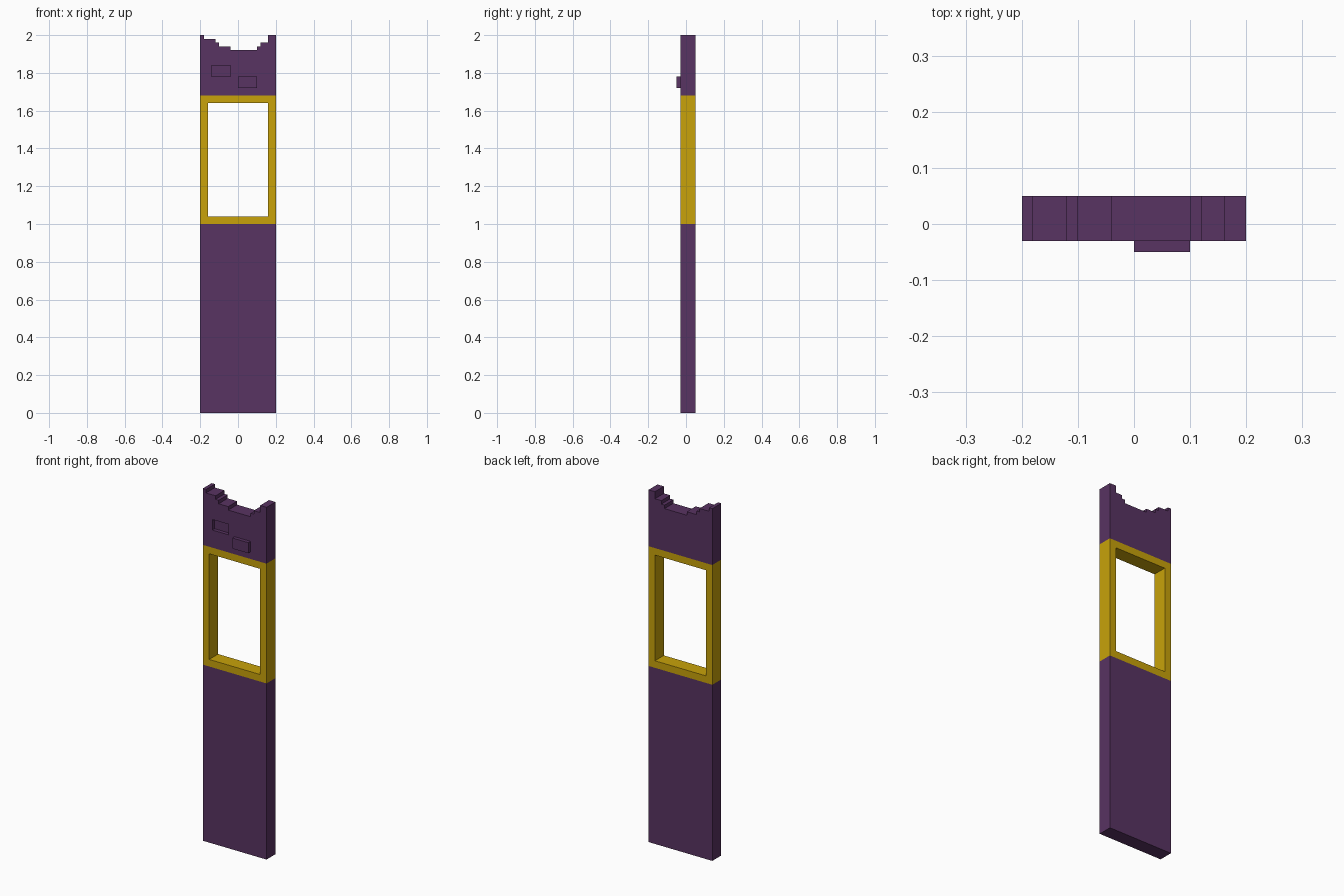
import bpy, bmesh

if "Cube" in bpy.data.objects:
    bpy.data.objects.remove(bpy.data.objects["Cube"])

FRONT, BACK = -0.03, 0.05
HALF = 0.2


def material(name, rgb):
    m = bpy.data.materials.new(name)
    m.diffuse_color = (*rgb, 1)
    m.use_nodes = True
    m.node_tree.nodes["Principled BSDF"].inputs["Base Color"].default_value = m.diffuse_color
    return m


purple = material("purple", (0.098, 0.033, 0.122))
gold = material("gold", (0.578, 0.361, 0.003))


def finish(name, bm, mat):
    bmesh.ops.recalc_face_normals(bm, faces=bm.faces)
    me = bpy.data.meshes.new(name)
    bm.to_mesh(me)
    bm.free()
    me.materials.append(mat)
    ob = bpy.data.objects.new(name, me)
    bpy.context.collection.objects.link(ob)
    return ob


def prism(name, outline, y0, y1, mat):
    """Extrude an (x, z) outline from y0 to y1."""
    bm = bmesh.new()
    face = bm.faces.new([bm.verts.new((x, y0, z)) for x, z in outline])
    ext = bmesh.ops.extrude_face_region(bm, geom=[face])["geom"]
    verts = [g for g in ext if isinstance(g, bmesh.types.BMVert)]
    bmesh.ops.translate(bm, verts=verts, vec=(0, y1 - y0, 0))
    return finish(name, bm, mat)


def rect(x0, x1, z0, z1):
    return [(x0, z0), (x1, z0), (x1, z1), (x0, z1)]


# Lower wall
prism("lower_wall", rect(-HALF, HALF, 0, 1.0), FRONT, BACK, purple)

# Window frame: four mitred sides around the opening
bm = bmesh.new()
loops = [[bm.verts.new((x, y, z)) for x, z in r]
         for r in (rect(-HALF, HALF, 1.0, 1.68), rect(-0.16, 0.16, 1.04, 1.64))
         for y in (FRONT, BACK)]
outer_f, outer_b, inner_f, inner_b = loops
for a, b in ((outer_f, inner_f), (inner_f, inner_b), (inner_b, outer_b), (outer_b, outer_f)):
    for i in range(4):
        j = (i + 1) % 4
        bm.faces.new((a[i], a[j], b[j], b[i]))
finish("window_frame", bm, gold)

# Upper wall with a broken, stepped top: (right end of step, height)
steps = [(-0.18, 2.0), (-0.12, 1.98), (-0.10, 1.96), (-0.04, 1.94),
         (0.10, 1.92), (0.12, 1.94), (0.16, 1.96), (HALF, 2.0)]
outline = [(HALF, 1.68), (-HALF, 1.68)]
left = -HALF
for right, height in steps:
    outline += [(left, height), (right, height)]
    left = right
wall = prism("upper_wall", outline, FRONT, BACK, purple)

# Sunken brick cut into the front
cutter = prism("sunken_brick_cutter", rect(-0.14, -0.04, 1.78, 1.84), FRONT - 0.02, FRONT + 0.02, purple)
cutter.hide_render = True
cutter.hide_set(True)
cut = wall.modifiers.new("sunken_brick", "BOOLEAN")
cut.operation = "DIFFERENCE"
cut.solver = "EXACT"
cut.object = cutter

# Raised brick
prism("raised_brick", rect(0, 0.10, 1.72, 1.78), FRONT - 0.02, FRONT, purple)
